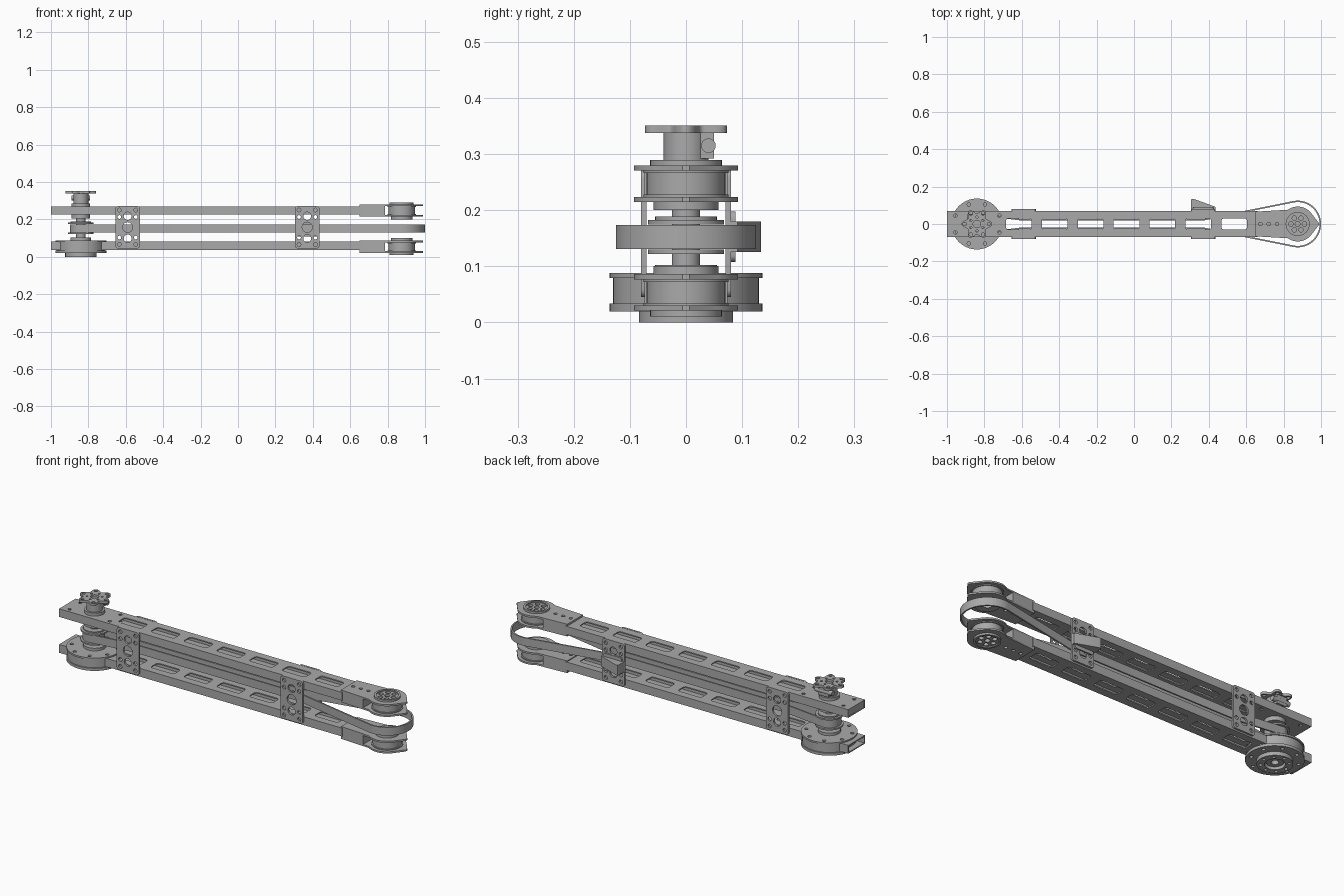
import bpy, bmesh
from math import sin, cos, pi, radians
from mathutils import Matrix

if "Cube" in bpy.data.objects:
    bpy.data.objects.remove(bpy.data.objects["Cube"])

grey = bpy.data.materials.new("machined grey")
grey.use_nodes = True
colour = (0.4, 0.4, 0.4, 1)
grey.diffuse_color = colour
grey.node_tree.nodes["Principled BSDF"].inputs["Base Color"].default_value = colour

AXES = {
    "z": Matrix.Identity(4),
    "y": Matrix(((1, 0, 0, 0), (0, 0, -1, 0), (0, 1, 0, 0), (0, 0, 0, 1))),
    "x": Matrix(((0, 0, 1, 0), (1, 0, 0, 0), (0, 1, 0, 0), (0, 0, 0, 1))),
}
parts = []


def plate(name, loops, lo, hi, axis="z"):
    """Extrude an outline (first loop) with holes (other loops) along an axis."""
    curve = bpy.data.curves.new(name, "CURVE")
    curve.dimensions = "2D"
    curve.fill_mode = "BOTH"
    curve.extrude = abs(hi - lo) / 2
    for loop in loops:
        spline = curve.splines.new("POLY")
        spline.points.add(len(loop) - 1)
        for point, (a, b) in zip(spline.points, loop):
            point.co = (a, b, 0, 1)
        spline.use_cyclic_u = True
    temp = bpy.data.objects.new(name, curve)
    bpy.context.collection.objects.link(temp)
    graph = bpy.context.evaluated_depsgraph_get()
    mesh = bpy.data.meshes.new_from_object(temp.evaluated_get(graph))
    bpy.data.objects.remove(temp)
    bpy.data.curves.remove(curve)
    shift = [(lo + hi) / 2 if a == axis else 0 for a in "xyz"]
    bm = bmesh.new()
    bm.from_mesh(mesh)
    bm.transform(Matrix.Translation(shift) @ AXES[axis])
    bmesh.ops.remove_doubles(bm, verts=bm.verts, dist=1e-5)
    bmesh.ops.recalc_face_normals(bm, faces=bm.faces)
    bm.to_mesh(mesh)
    bm.free()
    mesh.materials.clear()
    mesh.materials.append(grey)
    ob = bpy.data.objects.new(name, mesh)
    bpy.context.collection.objects.link(ob)
    parts.append(ob)


def arc(cx, cy, r, start, end, n=24):
    steps = [radians(start + (end - start) * i / n) for i in range(n + 1)]
    return [(cx + r * cos(t), cy + r * sin(t)) for t in steps]


def circle(cx, cy, r, n=40):
    return arc(cx, cy, r, 0, 360, n)[:-1]


def hole_ring(cx, cy, ring, r, n, turn=0):
    return [circle(cx + ring * cos(turn + 2 * pi * i / n),
                   cy + ring * sin(turn + 2 * pi * i / n), r, 14) for i in range(n)]


def rect(x0, x1, y0, y1):
    return [(x0, y0), (x1, y0), (x1, y1), (x0, y1)]


def round_rect(cx, cy, w, h, r):
    a, b = w / 2 - r, h / 2 - r
    corners = ((a, b, 0), (-a, b, 90), (-a, -b, 180), (a, -b, 270))
    return [p for x, y, t in corners for p in arc(cx + x, cy + y, r, t, t + 90, 5)]


LEFT, RIGHT = -0.84, 0.875   # axle positions along the arm


# Hollow slotted beams
def beam(name, low, high):
    skin = 0.006
    slots = [round_rect(-0.04 + 0.192 * k, 0, 0.137, 0.06, 0.014) for k in range(-3, 4)]
    bolts = [circle(x, y, 0.009, 14) for x in (-0.955, -0.72) for y in (-0.045, 0.045)]
    for side, z in (("bottom", low), ("top", high - skin)):
        plate(f"{name}_{side}", [rect(-1, 0.66, -0.07, 0.07)] + slots + bolts, z, z + skin)
    for side, y in (("front", -0.07), ("back", 0.07 - skin)):
        plate(f"{name}_{side}", [rect(-1, 0.66, low + skin, high - skin)], y, y + skin, "y")


beam("upper_beam", 0.227, 0.27)
beam("lower_beam", 0.037, 0.081)
plate("upper_beam_cap", [rect(-0.064, 0.064, 0.233, 0.264)], -0.999, -0.99, "x")


# Forked wheel joints at the right end, the lower one mirrored
def joint(name, mid, s):
    def layer(part, loops, a, b):
        plate(f"{name}_{part}", loops, mid + s * a, mid + s * b)

    outline = [(0.65, -0.066)] + arc(RIGHT, 0, 0.093, -125, -36)
    outline += [(0.988, -0.006), (0.988, 0.006)] + arc(RIGHT, 0, 0.093, 36, 125) + [(0.65, 0.066)]
    bolts = [circle(x, 0, 0.009, 14) for x in (0.675, 0.72, 0.765)]
    for part, a in (("outer_plate", 0.0235), ("inner_plate", -0.0325)):
        layer(part, [outline, circle(RIGHT, 0, 0.055)] + bolts, a, a + 0.009)
    layer("block", [[(0.65, -0.066), (0.785, -0.074), (0.785, 0.074), (0.65, 0.066)]],
          -0.0235, 0.0235)
    layer("wheel", [circle(RIGHT, 0, 0.07)], -0.02, 0.02)
    for part, a in (("outer_rim", 0.019), ("inner_rim", -0.0235)):
        layer(part, [circle(RIGHT, 0, 0.076), circle(RIGHT, 0, 0.05)], a, a + 0.0045)
    layer("cap_ring", [circle(RIGHT, 0, 0.064), circle(RIGHT, 0, 0.053)], 0.0325, 0.0425)
    layer("cap", [circle(RIGHT, 0, 0.056), circle(RIGHT, 0, 0.013)]
          + hole_ring(RIGHT, 0, 0.036, 0.012, 6), 0.02, 0.037)
    layer("inner_hub", [circle(RIGHT, 0, 0.058), circle(RIGHT, 0, 0.02)], -0.047, -0.02)


joint("upper_joint", 0.2475, 1)
joint("lower_joint", 0.0535, -1)


# Drive belt, pinched between the beams and open at the right end
def belt_loop(inset):
    y = 0.026 - inset
    half = arc(LEFT, 0, 0.058 - inset, 180, 96, 16)
    half += [(-0.6, y), (0.37, y)] + arc(RIGHT, 0, 0.125 - inset, 100, 0, 32)
    return half + [(a, -b) for a, b in reversed(half[1:-1])]


plate("belt", [belt_loop(0), belt_loop(0.008)], 0.131, 0.174)

# Drive pulley and shaft
for name, r, lo, hi in (
        ("drive_shaft", 0.025, 0.08, 0.29), ("drive_pulley", 0.049, 0.131, 0.174),
        ("pulley_lower_flange", 0.068, 0.122, 0.13), ("pulley_upper_flange", 0.068, 0.175, 0.183),
        ("pulley_collar", 0.055, 0.183, 0.189), ("lower_bearing", 0.055, 0.088, 0.102),
        ("under_bearing", 0.05, 0.205, 0.227), ("upper_bearing", 0.05, 0.27, 0.286)):
    plate(name, [circle(LEFT, 0, r)], lo, hi)

# Clamping hub with its screw and lobed output flange
plate("clamp_hub", [circle(LEFT, 0, 0.04)], 0.286, 0.339)
plate("clamp_ear", [rect(LEFT - 0.03, LEFT + 0.03, 0.01, 0.05)], 0.292, 0.338)
plate("clamp_screw", [circle(0.04, 0.315, 0.013, 20)], LEFT - 0.05, LEFT + 0.05, "x")
turns = [2 * pi * i / 96 for i in range(96)]
lobes = [(LEFT + (0.069 + 0.013 * cos(6 * t)) * cos(t),
          (0.069 + 0.013 * cos(6 * t)) * sin(t)) for t in turns]
plate("output_flange", [lobes, circle(LEFT, 0, 0.02)]
      + hole_ring(LEFT, 0, 0.065, 0.009, 6) + hole_ring(LEFT, 0, 0.037, 0.006, 6, pi / 6),
      0.338, 0.351)

# Round base housing
for name, lo, hi in (("housing_bottom", 0.02, 0.034), ("housing_top", 0.079, 0.088)):
    plate(name, [circle(LEFT, 0, 0.136, 64), circle(LEFT, 0, 0.03)]
          + hole_ring(LEFT, 0, 0.113, 0.009, 8, pi / 8), lo, hi)
plate("housing_drum", [circle(LEFT, 0, 0.13, 64), circle(LEFT, 0, 0.075)], 0.034, 0.079)
plate("base_ring", [circle(LEFT, 0, 0.084, 48), circle(LEFT, 0, 0.048)]
      + hole_ring(LEFT, 0, 0.066, 0.008, 8), 0, 0.02)
plate("base_hub", [circle(LEFT, 0, 0.04), circle(LEFT, 0, 0.018)], 0.01, 0.034)

# Side plates tying the beams together
for place, cx in (("left_end", -0.59), ("right_end", 0.37)):
    loops = [round_rect(cx, 0.158, 0.13, 0.226, 0.014)]
    loops += [circle(cx + a, 0.158 + b, 0.01, 14)
              for a in (-0.044, 0.044) for b in (-0.092, -0.055, 0.055, 0.092)]
    loops += [circle(cx, 0.158 + b, r, 24) for b, r in ((-0.06, 0.021), (0, 0.027), (0.06, 0.021))]
    for side, y in (("front", -0.08), ("back", 0.07)):
        plate(f"{place}_{side}_plate", loops, y, y + 0.01, "y")

# Belt tensioner wedge on the back
plate("tensioner_base", [round_rect(0.37, 0.153, 0.11, 0.09, 0.012)], 0.08, 0.088, "y")
plate("tensioner_wedge", [[(0.305, 0.08), (0.435, 0.08), (0.435, 0.092), (0.32, 0.134),
                           (0.308, 0.134), (0.305, 0.128)]], 0.126, 0.18)

# Smooth round walls, keep sharp edges
bpy.ops.object.select_all(action="DESELECT")
for ob in parts:
    ob.select_set(True)
bpy.context.view_layer.objects.active = parts[0]
bpy.ops.object.shade_smooth_by_angle(angle=radians(30))
